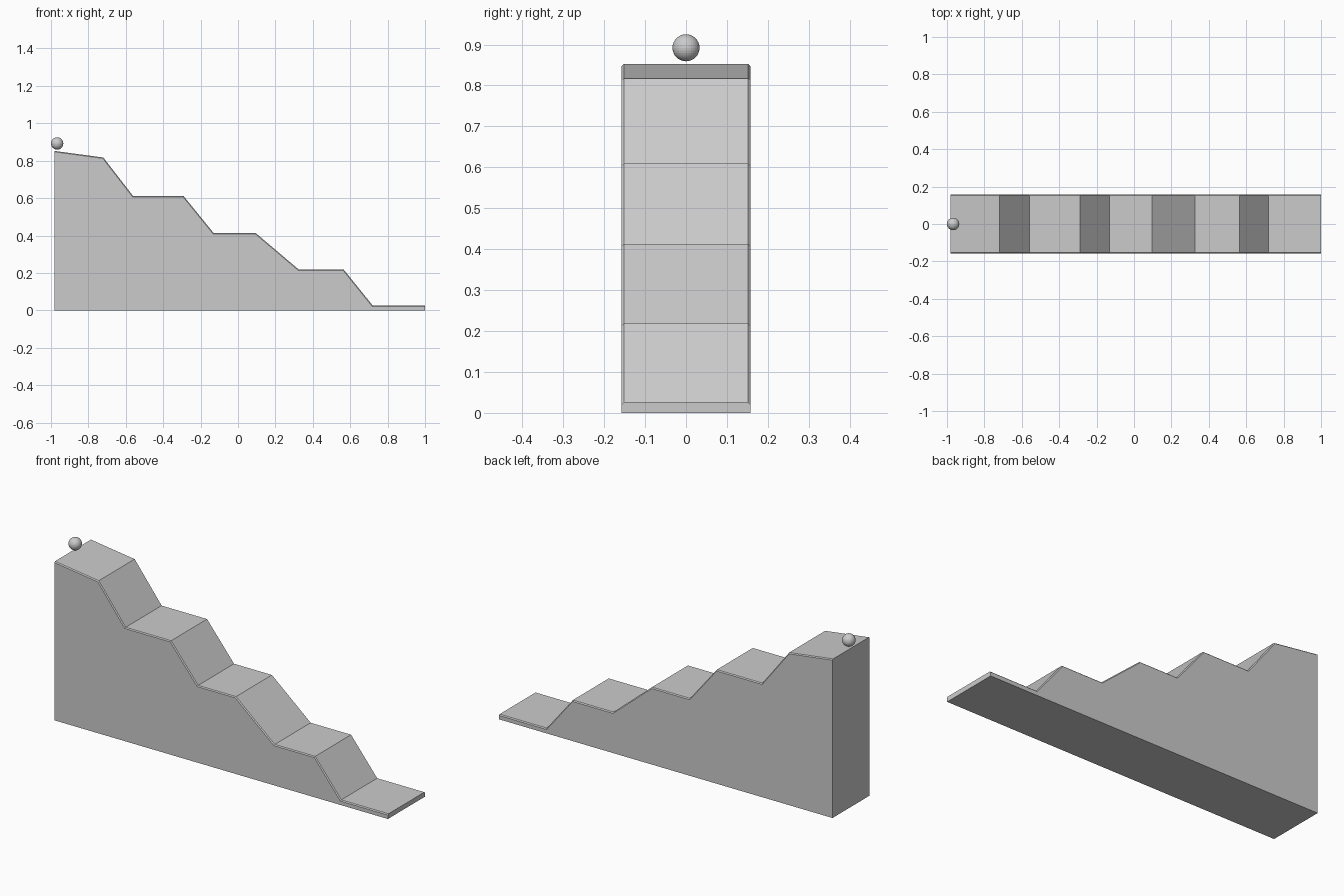
import bpy
import bmesh

cube = bpy.data.objects.get("Cube")
if cube:
    bpy.data.objects.remove(cube, do_unlink=True)

grey = bpy.data.materials.new("plain_grey")
grey.use_nodes = True
colour = (0.6, 0.6, 0.6, 1)
grey.diffuse_color = colour
grey.node_tree.nodes["Principled BSDF"].inputs["Base Color"].default_value = colour


def add_object(name, bm):
    mesh = bpy.data.meshes.new(name)
    bm.to_mesh(mesh)
    bm.free()
    mesh.materials.append(grey)
    obj = bpy.data.objects.new(name, mesh)
    bpy.context.collection.objects.link(obj)
    return obj


# Stepped ramp: side profile, extruded across its width
HALF_WIDTH = 0.157
track = [(-0.98, 0.852), (-0.72, 0.817), (-0.56, 0.61), (-0.29, 0.61),
         (-0.13, 0.413), (0.095, 0.413), (0.325, 0.218), (0.565, 0.218),
         (0.72, 0.026), (1.0, 0.026)]
outline = track + [(1.0, 0), (-0.98, 0)]

bm = bmesh.new()
side = bm.faces.new([bm.verts.new((x, -HALF_WIDTH, z)) for x, z in outline])
extruded = bmesh.ops.extrude_face_region(bm, geom=[side], use_keep_orig=True)
new_verts = [g for g in extruded["geom"] if isinstance(g, bmesh.types.BMVert)]
bmesh.ops.translate(bm, verts=new_verts, vec=(0, 2 * HALF_WIDTH, 0))
bmesh.ops.recalc_face_normals(bm, faces=bm.faces)

# Narrow chamfer along both long edges of the track
rims = [e for e in bm.edges
        if abs(e.verts[0].co.y - e.verts[1].co.y) < 0.001
        and min(v.co.z for v in e.verts) > 0.01]
bmesh.ops.bevel(bm, geom=rims, offset=0.005, offset_type='OFFSET',
                segments=1, profile=0.5, affect='EDGES')
add_object("stepped_ramp", bm)

# Ball at the top of the ramp
bm = bmesh.new()
bmesh.ops.create_uvsphere(bm, u_segments=32, v_segments=16, radius=0.033)
ball = add_object("ball", bm)
ball.location = (-0.967, 0, 0.892)
